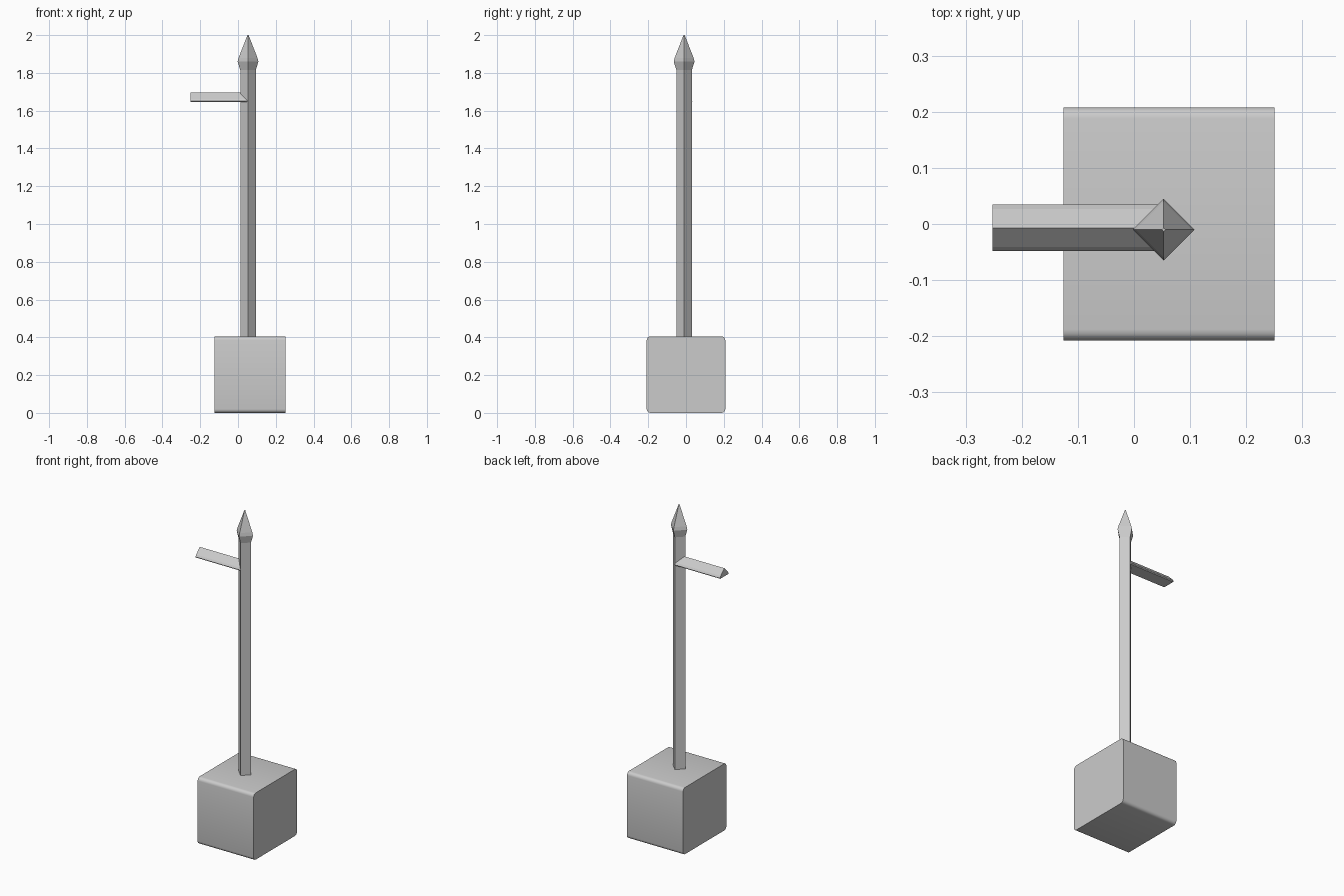
import bpy, bmesh, math

if "Cube" in bpy.data.objects:
    bpy.data.objects.remove(bpy.data.objects["Cube"])

def finish(name, bm, smooth=False):
    bmesh.ops.recalc_face_normals(bm, faces=bm.faces)
    me = bpy.data.meshes.new(name)
    bm.to_mesh(me)
    bm.free()
    if smooth:
        for p in me.polygons:
            p.use_smooth = abs(p.normal.x) < 0.5
    ob = bpy.data.objects.new(name, me)
    bpy.context.collection.objects.link(ob)
    return ob

def skin(name, rings):
    """Join equal-sized rings of points into a closed solid."""
    bm = bmesh.new()
    loops = [[bm.verts.new(p) for p in ring] for ring in rings]
    n = len(loops[0])
    for a, b in zip(loops, loops[1:]):
        for i in range(n):
            j = (i + 1) % n
            bm.faces.new((a[i], a[j], b[j], b[i]))
    bm.faces.new(loops[0])
    bm.faces.new(loops[-1])
    return finish(name, bm)

# base block, rounded along its x-running edges
bm = bmesh.new()
bmesh.ops.create_cube(bm, size=1)
for v in bm.verts:
    v.co.x = 0.0625 + v.co.x * 0.376
    v.co.y *= 0.416
    v.co.z = (v.co.z + 0.5) * 0.405
edges = [e for e in bm.edges if abs(e.verts[0].co.x - e.verts[1].co.x) > 0.1]
bmesh.ops.bevel(bm, geom=edges, offset=0.02, segments=4, profile=0.5, affect='EDGES')
finish("base_block", bm, smooth=True)

# four-sided post with a flared spear tip
PX, PY = 0.053, -0.01
def diamond(r, z):
    return [(PX + r * math.cos(k * math.pi / 2), PY + r * math.sin(k * math.pi / 2), z)
            for k in range(4)]
profile = [(0.041, 0.39), (0.041, 1.815), (0.055, 1.86), (0.05, 1.88), (0.003, 2.0)]
skin("spear_post", [diamond(r, z) for r, z in profile])

# ridged side arm, triangular section with trimmed lower corners
half = [(0.034, 1.661), (0.0415, 1.65), (0.038, 1.645)]
section = [(0, 1.695)] + half + [(-y, z) for y, z in reversed(half)]
skin("side_arm", [[(x, y - 0.007, z) for y, z in section] for x in (-0.252, 0.052)])
